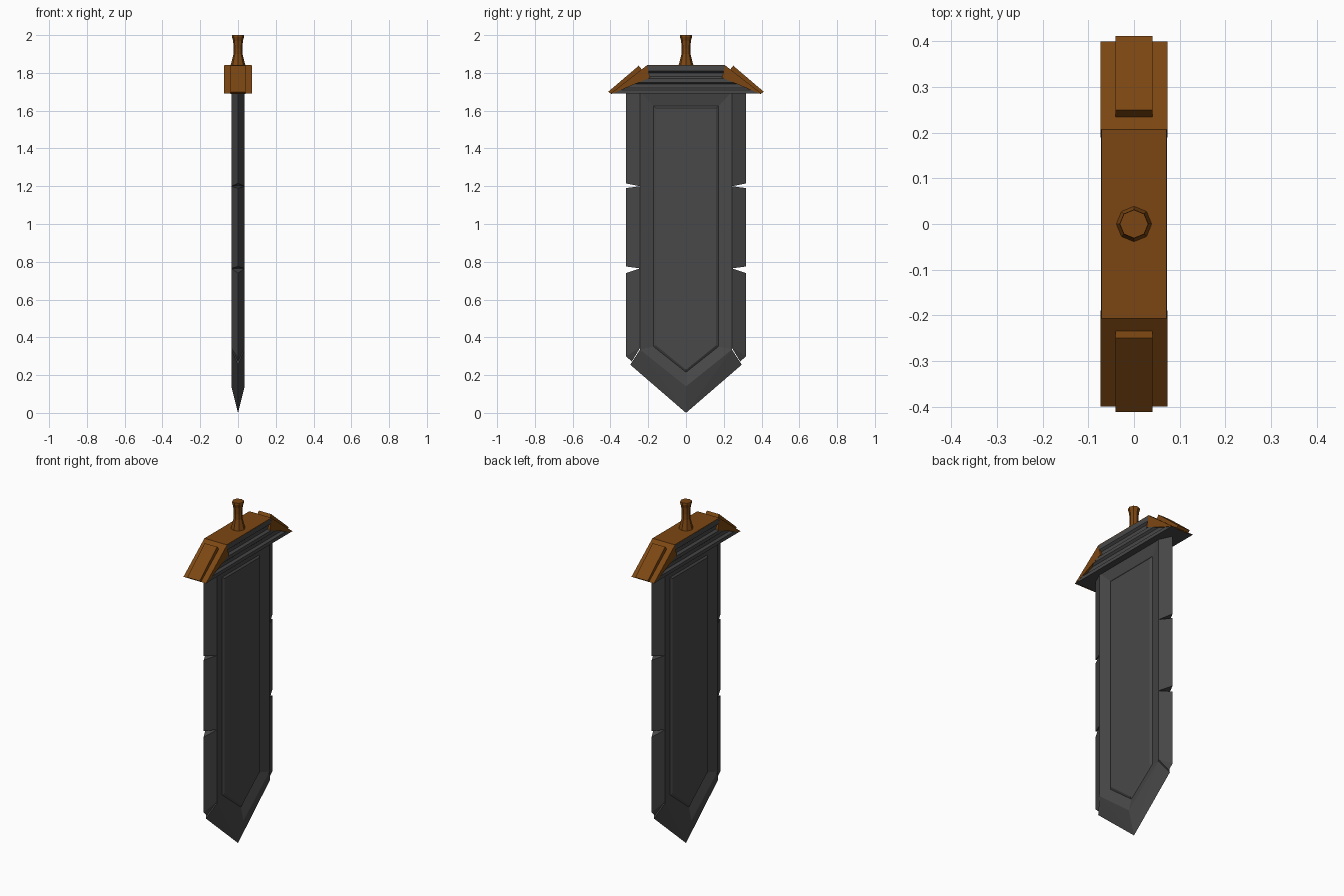
import bpy, bmesh, math

if "Cube" in bpy.data.objects:
    bpy.data.objects.remove(bpy.data.objects["Cube"])


def material(name, color):
    m = bpy.data.materials.new(name)
    m.diffuse_color = (*color, 1)
    m.use_nodes = True
    m.node_tree.nodes["Principled BSDF"].inputs["Base Color"].default_value = m.diffuse_color
    return m


STEEL = material("dark_steel", (0.065, 0.065, 0.065))
BROWN = material("brown", (0.2, 0.062, 0.006))


def finish(bm, name, mat):
    bmesh.ops.recalc_face_normals(bm, faces=bm.faces)
    me = bpy.data.meshes.new(name)
    bm.to_mesh(me)
    bm.free()
    me.materials.append(mat)
    ob = bpy.data.objects.new(name, me)
    bpy.context.collection.objects.link(ob)
    return ob


def loft(name, loops, mat):
    """Join equal-length loops with quads and cap both ends."""
    bm = bmesh.new()
    rings = [[bm.verts.new(p) for p in loop] for loop in loops]
    for a, b in zip(rings, rings[1:]):
        for i in range(len(a)):
            j = (i + 1) % len(a)
            bm.faces.new((a[i], a[j], b[j], b[i]))
    bm.faces.new(rings[0])
    bm.faces.new(rings[-1])
    return finish(bm, name, mat)


def hull(name, points, mat):
    bm = bmesh.new()
    for p in points:
        bm.verts.new(p)
    bmesh.ops.convex_hull(bm, input=bm.verts)
    bmesh.ops.dissolve_limit(bm, angle_limit=0.01, verts=bm.verts, edges=bm.edges)
    return finish(bm, name, mat)


def mirror_y(ob):
    ob.modifiers.new("mirror", "MIRROR").use_axis = (False, True, False)


def prism(name, profile, w, mat):
    """Extrude a y-z profile across x from -w to w."""
    return loft(name, [[(x, y, z) for y, z in profile] for x in (-w, w)], mat)


# Blade body: sloped frame around a raised panel, on both faces
T = 0.035


def blade_loop(x, y, top, corner, tip):
    return [(x, y, top), (x, y, corner), (x, 0, tip), (x, -y, corner), (x, -y, top)]


outline = [(0.026, 0.16, 1.615, 0.358, 0.228),
           (0.018, 0.173, 1.625, 0.352, 0.215),
           (T, 0.243, 1.70, 0.335, 0.14)]
front = [blade_loop(*o) for o in outline]
back = [blade_loop(-o[0], *o[1:]) for o in reversed(outline)]
loft("blade_body", front + back, STEEL)

# Pointed tip
mirror_y(hull("blade_tip", [(s * T, y, z) for s in (-1, 1)
                            for y, z in ((0.243, 0.335), (0, 0.14))]
              + [(0, 0.295, 0.255), (0, 0, 0)], STEEL))

# Cutting edge segments: inner low, inner high, outer low, outer high
segments = [(0.345, 0.765, 0.30, 0.74),
            (0.765, 1.20, 0.775, 1.19),
            (1.20, 1.70, 1.215, 1.70)]
for i, (il, ih, ol, oh) in enumerate(segments):
    pts = [(s * T, 0.243, z) for s in (-1, 1) for z in (il, ih)]
    pts += [(0, 0.318, ol), (0, 0.318, oh)]
    if i == 0:
        pts.append((0, 0.287, 0.272))
    mirror_y(hull(f"edge_segment_{i + 1}", pts, STEEL))

# Guard core with two grooves along each face
layers = [(1.69, 0.072), (1.71, 0.072), (1.72, 0.06), (1.74, 0.06), (1.75, 0.072),
          (1.77, 0.072), (1.78, 0.06), (1.80, 0.06), (1.81, 0.072), (1.838, 0.072)]
rects = []
for z, x in layers:
    y = 0.396 - (z - 1.69) / 0.15 * 0.193
    rects.append([(x, y, z), (-x, y, z), (-x, -y, z), (x, -y, z)])
loft("guard_core", rects, STEEL)

# Guard top plate, sloped end wedges and raised clips
prism("guard_top", [(-0.209, 1.836), (0.209, 1.836), (0.207, 1.842), (-0.207, 1.842)],
      0.0715, BROWN)
mirror_y(prism("guard_wedge", [(0.207, 1.84), (0.19, 1.775), (0.385, 1.692), (0.40, 1.69)],
               0.073, BROWN))
mirror_y(prism("guard_clip", [(0.25, 1.838), (0.232, 1.815), (0.395, 1.688), (0.412, 1.70)],
               0.04, BROWN))

# Eight-sided flared handle
profile = [(0.040, 1.838), (0.034, 1.86), (0.024, 1.90), (0.023, 1.93), (0.026, 1.97),
           (0.032, 1.99), (0.031, 2.0)]
loft("handle", [[(r * math.cos(k * math.pi / 4), r * math.sin(k * math.pi / 4), z)
                 for k in range(8)] for r, z in profile], BROWN)
